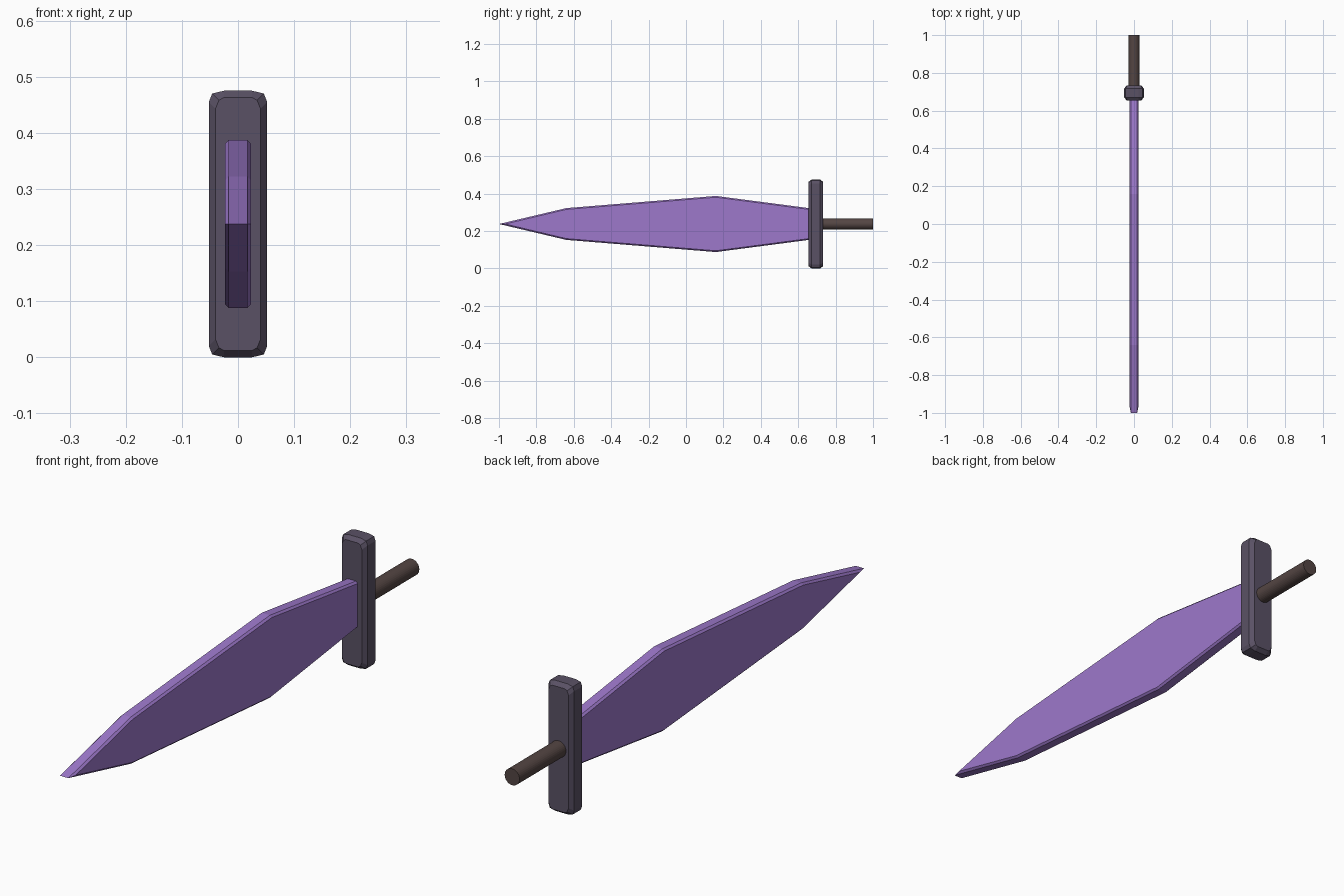
import bpy, bmesh, math

if "Cube" in bpy.data.objects:
    bpy.data.objects.remove(bpy.data.objects["Cube"])

ZC = 0.2375  # height of the sword's long axis


def material(name, rgb):
    m = bpy.data.materials.new(name)
    m.diffuse_color = (*rgb, 1)
    m.use_nodes = True
    m.node_tree.nodes["Principled BSDF"].inputs["Base Color"].default_value = m.diffuse_color
    return m


def loft(name, rings, mat):
    """Closed solid through rings with equal point counts."""
    bm = bmesh.new()
    loops = [[bm.verts.new(p) for p in ring] for ring in rings]
    n = len(loops[0])
    for a, b in zip(loops, loops[1:]):
        for i in range(n):
            j = (i + 1) % n
            bm.faces.new((a[i], a[j], b[j], b[i]))
    bm.faces.new(loops[0][::-1])
    bm.faces.new(loops[-1])
    bmesh.ops.recalc_face_normals(bm, faces=bm.faces[:])
    mesh = bpy.data.meshes.new(name)
    bm.to_mesh(mesh)
    bm.free()
    mesh.materials.append(mat)
    ob = bpy.data.objects.new(name, mesh)
    bpy.context.collection.objects.link(ob)
    return ob


purple = material("purple blade", (0.34, 0.19, 0.60))
grey = material("dark violet grey", (0.102, 0.083, 0.130))
brown = material("dark brown", (0.088, 0.060, 0.056))


# Blade: flat leaf outline with a small chamfer along its edges
def outline(x, tip, inset):
    half = [(-0.64, 0.085), (0.16, 0.15), (0.68, 0.082)]
    up = [(x, y, ZC + h - inset) for y, h in half]
    down = [(x, y, ZC - h + inset) for y, h in reversed(half)]
    return [(x, tip, ZC)] + up + down


loft("blade", [outline(-0.0235, -0.967, 0.007), outline(-0.0165, -1, 0),
               outline(0.0165, -1, 0), outline(0.0235, -0.967, 0.007)], purple)


# Guard: upright block with softened corners and chamfered faces
def guard_ring(y, inset):
    corner = [(0.052, 0.2175), (0.046, 0.2325), (0.025, 0.2375)]
    corner = [(x - (inset if x > 0.03 else 0), z - inset) for x, z in corner]
    pts = corner + [(-x, z) for x, z in reversed(corner)]
    pts += [(-x, -z) for x, z in pts]
    return [(x, y, ZC + z) for x, z in pts]


loft("guard", [guard_ring(0.655, 0.012), guard_ring(0.671, 0),
               guard_ring(0.717, 0), guard_ring(0.733, 0.012)], grey)

# Grip: plain round rod
SIDES = 32
angles = [2 * math.pi * i / SIDES for i in range(SIDES)]
loft("grip", [[(0.03 * math.cos(a), y, ZC + 0.03 * math.sin(a)) for a in angles]
              for y in (0.70, 1.0)], brown)
